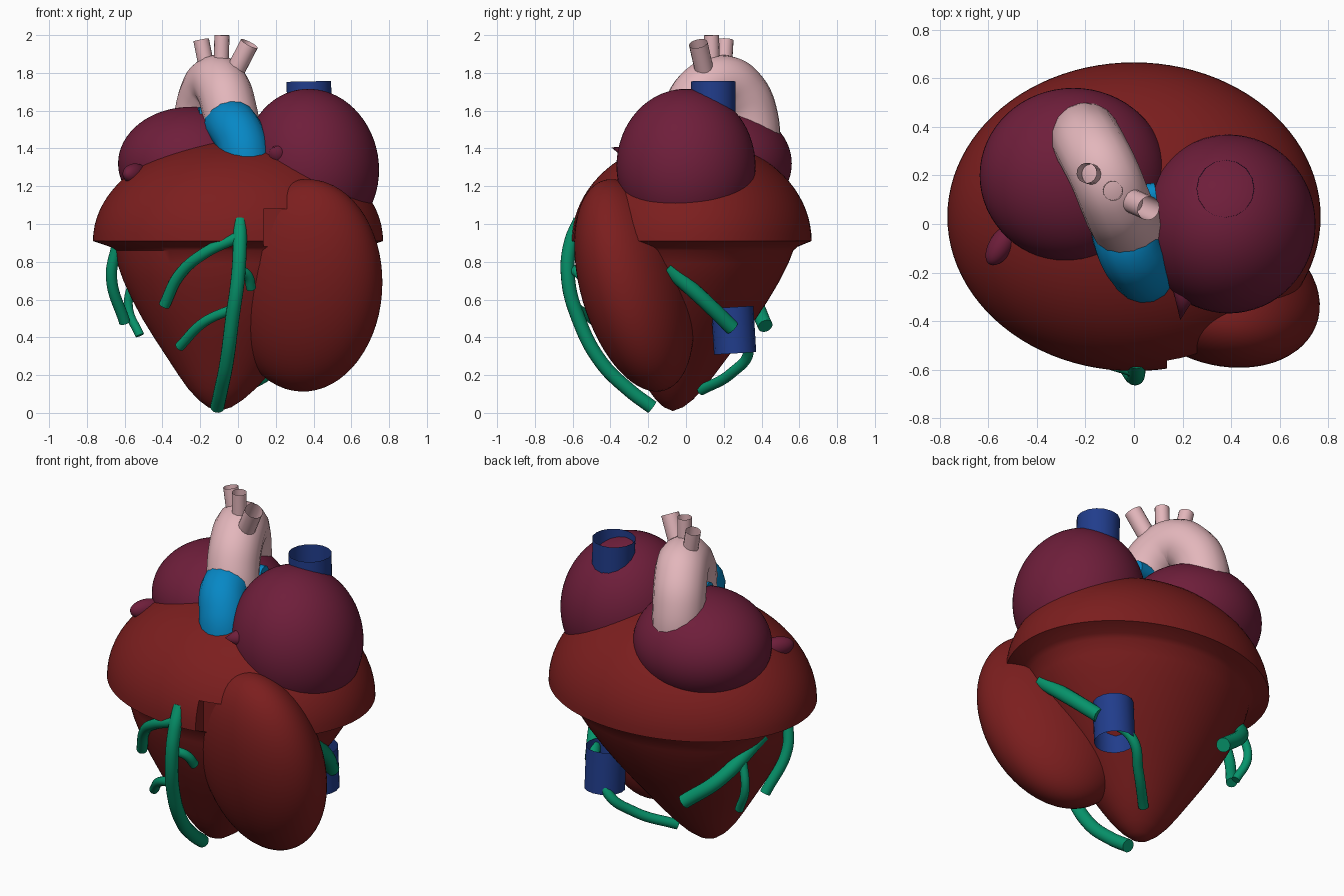
import bpy, bmesh, math
from mathutils import Vector

cube = bpy.data.objects.get("Cube")
if cube:
    bpy.data.objects.remove(cube, do_unlink=True)


def material(name, rgb):
    m = bpy.data.materials.new(name)
    m.use_nodes = True
    m.diffuse_color = (*rgb, 1)
    m.node_tree.nodes["Principled BSDF"].inputs["Base Color"].default_value = (*rgb, 1)
    return m


RED = material("muscle_red", (0.2, 0.013, 0.013))
PLUM = material("plum", (0.157, 0.013, 0.043))
PINK = material("pale_pink", (0.77, 0.47, 0.5))
BLUE = material("bright_blue", (0.002, 0.245, 0.56))
NAVY = material("navy", (0.015, 0.046, 0.26))
GREEN = material("vessel_green", (0.002, 0.3, 0.15))


def select_only(ob):
    bpy.ops.object.select_all(action='DESELECT')
    ob.select_set(True)
    bpy.context.view_layer.objects.active = ob


def finish(ob, name, mat, angle=40):
    ob.name = name
    ob.data.materials.clear()
    ob.data.materials.append(mat)
    select_only(ob)
    bpy.ops.object.shade_smooth_by_angle(angle=math.radians(angle))
    return ob


def ellipsoid(name, mat, centre, radii, rot=(0, 0, 0)):
    bpy.ops.mesh.primitive_uv_sphere_add(segments=64, ring_count=32, location=centre,
                                         rotation=[math.radians(a) for a in rot])
    ob = bpy.context.object
    ob.scale = radii
    return finish(ob, name, mat)


def cone(name, mat, base, tip, radius):
    a, b = Vector(base), Vector(tip)
    bpy.ops.mesh.primitive_cone_add(vertices=24, radius1=radius, depth=(b - a).length,
                                    location=(a + b) / 2)
    ob = bpy.context.object
    ob.rotation_euler = (b - a).to_track_quat('Z', 'Y').to_euler()
    return finish(ob, name, mat)


def tube(name, mat, points, radius, caps=False):
    cu = bpy.data.curves.new(name, 'CURVE')
    cu.dimensions = '3D'
    cu.bevel_depth = radius
    cu.bevel_resolution = 6
    cu.resolution_u = 10
    cu.use_fill_caps = caps
    sp = cu.splines.new('BEZIER')
    sp.bezier_points.add(len(points) - 1)
    for bp, p in zip(sp.bezier_points, points):
        bp.co = p
        bp.handle_left_type = bp.handle_right_type = 'AUTO'
    ob = bpy.data.objects.new(name, cu)
    bpy.context.collection.objects.link(ob)
    select_only(ob)
    bpy.ops.object.convert(target='MESH')
    return finish(bpy.context.object, name, mat)


def lofted_body(name, mat, rings, tip_z, sides=96):
    """Oval rings given as (height, relative radius), leaning towards the tip."""
    bm = bmesh.new()
    loops = []
    for z, r in rings:
        lean = min(0, z - 0.87) / 0.87
        cx, cy = 0.1 * lean, 0.03 + 0.1 * lean
        loops.append([bm.verts.new((cx + 0.768 * r * math.cos(2 * math.pi * i / sides),
                                    cy + 0.635 * r * math.sin(2 * math.pi * i / sides), z))
                      for i in range(sides)])
    for a, b in zip(loops, loops[1:]):
        for i in range(sides):
            j = (i + 1) % sides
            bm.faces.new((a[i], a[j], b[j], b[i]))
    bm.faces.new(loops[0])
    tip = bm.verts.new((-0.1, -0.07, tip_z))
    for i in range(sides):
        bm.faces.new((loops[-1][i], loops[-1][(i + 1) % sides], tip))
    bmesh.ops.recalc_face_normals(bm, faces=bm.faces)
    me = bpy.data.meshes.new(name)
    bm.to_mesh(me)
    bm.free()
    ob = bpy.data.objects.new(name, me)
    bpy.context.collection.objects.link(ob)
    return finish(ob, name, mat)


# Main muscle: domed cap with a lip, then a leaning cone below
steps = 20
dome = [(0.91 + 0.54 * math.cos(t), math.sin(t))
        for t in (0.5 * math.pi * (i + 0.4) / (steps + 0.4) for i in range(steps + 1))]
lower = [(0.88, 0.885), (0.86, 0.85), (0.79, 0.82), (0.7, 0.765), (0.6, 0.69), (0.5, 0.605),
         (0.4, 0.51), (0.3, 0.41), (0.2, 0.31), (0.13, 0.235), (0.07, 0.155), (0.03, 0.08)]
body = lofted_body("heart_muscle", RED, dome + lower, 0.01)

# Notch where the lip stops beside the bulging chamber
bpy.ops.mesh.primitive_cube_add(size=1, location=(0.27, -0.66, 0.97))
cutter = bpy.context.object
cutter.name = "lip_cutter"
cutter.scale = (0.27, 0.28, 0.22)
cutter.hide_render = True
mod = body.modifiers.new("notch", 'BOOLEAN')
mod.operation = 'DIFFERENCE'
mod.object = cutter
select_only(body)
bpy.ops.object.modifier_apply(modifier=mod.name)
bpy.data.objects.remove(cutter, do_unlink=True)
finish(body, "heart_muscle", RED)

# Rounded chambers
ellipsoid("front_ventricle", RED, (0.355, -0.275, 0.675), (0.415, 0.275, 0.58), (15, 8, -12))
ellipsoid("left_atrium", PLUM, (0.39, 0, 1.307), (0.355, 0.368, 0.41), (0, -10, 0))
ellipsoid("right_atrium", PLUM, (-0.25, 0.2, 1.32), (0.385, 0.36, 0.3))
cone("left_atrium_tip", PLUM, (0.21, -0.28, 1.37), (0.19, -0.395, 1.405), 0.05)
ellipsoid("right_atrium_tip", PLUM, (-0.545, -0.085, 1.265), (0.05, 0.095, 0.055), (0, 0, -32))

# Arched great artery and its three branches
tube("aorta", PINK, [(0, -0.03, 1.35), (-0.045, 0.02, 1.6), (-0.08, 0.1, 1.715),
                     (-0.12, 0.2, 1.75), (-0.165, 0.29, 1.69), (-0.195, 0.345, 1.56),
                     (-0.195, 0.355, 1.35)], 0.145)
tube("aorta_branch_right", PINK, [(-0.16, 0.2, 1.8), (-0.195, 0.21, 1.975)], 0.042)
tube("aorta_branch_middle", PINK, [(-0.09, 0.14, 1.8), (-0.085, 0.135, 2.0)], 0.04)
tube("aorta_branch_left", PINK, [(-0.02, 0.1, 1.8), (0.06, 0.065, 1.955)], 0.05)

# Lung artery trunk with a cross branch passing under the arch
tube("lung_artery", BLUE, [(0.05, -0.2, 1.28), (0.025, -0.17, 1.42), (-0.02, -0.1, 1.51),
                           (-0.05, 0, 1.53)], 0.135)
tube("lung_artery_branch", BLUE, [(0.09, 0.12, 1.56), (-0.21, 0.08, 1.57)], 0.05, True)

# Open veins above and below
tube("upper_vein", NAVY, [(0.38, 0.145, 1.5), (0.375, 0.145, 1.755)], 0.118)
tube("lower_vein", NAVY, [(0.355, 0.245, 0.56), (0.355, 0.26, 0.315)], 0.112)

# Surface vessels
vessels = {
    "front_vessel": (0.037, [(0.01, -0.56, 1.02), (0.01, -0.61, 0.9), (0, -0.625, 0.72),
                             (-0.03, -0.57, 0.5), (-0.06, -0.45, 0.27), (-0.09, -0.3, 0.12),
                             (-0.11, -0.18, 0.03)]),
    "front_upper_branch": (0.03, [(0, -0.6, 0.93), (-0.17, -0.54, 0.85),
                                  (-0.31, -0.44, 0.73), (-0.39, -0.35, 0.57)]),
    "front_lower_branch": (0.026, [(-0.03, -0.57, 0.55), (-0.18, -0.48, 0.48),
                                   (-0.31, -0.35, 0.35)]),
    "front_short_branch": (0.026, [(0, -0.6, 0.76), (0.05, -0.56, 0.73), (0.07, -0.51, 0.66)]),
    "right_vessel": (0.03, [(-0.64, -0.04, 0.89), (-0.67, 0, 0.72), (-0.6, 0.11, 0.48)]),
    "rear_vessel": (0.04, [(-0.6, 0.13, 0.84), (-0.47, 0.34, 0.62), (-0.28, 0.42, 0.46)]),
    "rear_branch": (0.024, [(-0.55, 0.25, 0.72), (-0.58, 0.27, 0.56), (-0.52, 0.24, 0.41)]),
    "left_vessel": (0.04, [(0.57, -0.1, 0.77), (0.53, 0.08, 0.61), (0.45, 0.245, 0.45)]),
    "left_lower_vessel": (0.028, [(0.38, 0.24, 0.45), (0.29, 0.33, 0.33), (0.17, 0.24, 0.21),
                                  (0, 0.08, 0.12)]),
}
for name, (radius, path) in vessels.items():
    tube(name, GREEN, path, radius, True)
